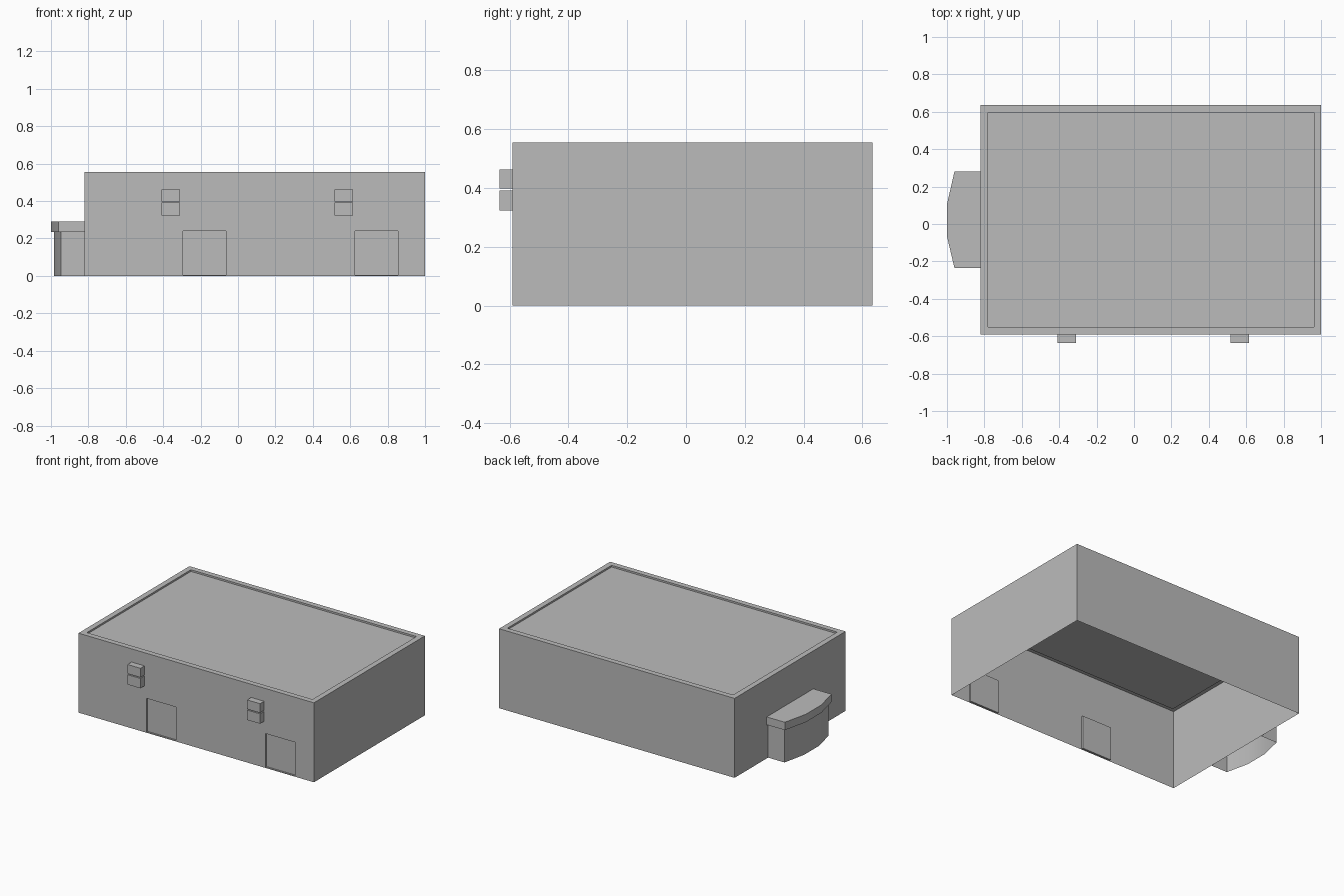
import bpy, bmesh
from mathutils import Vector

cube = bpy.data.objects.get("Cube")
if cube:
    bpy.data.objects.remove(cube, do_unlink=True)

grey = bpy.data.materials.new("plain_grey")
grey.use_nodes = True
colour = (0.5, 0.5, 0.5, 1)
grey.diffuse_color = colour
grey.node_tree.nodes["Principled BSDF"].inputs["Base Color"].default_value = colour

LEFT, RIGHT, FRONT, BACK, TOP = -0.82, 1.0, -0.59, 0.635, 0.555


def finish(bm, name, smooth=False):
    mesh = bpy.data.meshes.new(name)
    bm.to_mesh(mesh)
    bm.free()
    mesh.materials.append(grey)
    obj = bpy.data.objects.new(name, mesh)
    bpy.context.collection.objects.link(obj)
    if smooth:
        bpy.ops.object.select_all(action='DESELECT')
        obj.select_set(True)
        bpy.context.view_layer.objects.active = obj
        bpy.ops.object.shade_smooth_by_angle()
    return obj


def box(low, high):
    bm = bmesh.new()
    bmesh.ops.create_cube(bm, size=1)
    low, high = Vector(low), Vector(high)
    for v in bm.verts:
        v.co = (low + high) / 2 + v.co * (high - low)
    bm.normal_update()
    return bm


def faces_towards(bm, direction):
    bm.normal_update()
    return [f for f in bm.faces if f.normal.dot(Vector(direction)) > 0.9]


def recess(bm, faces, depth):
    bmesh.ops.inset_individual(bm, faces=faces, thickness=0, depth=-depth)


# Hall: thin shell open underneath
bm = box((LEFT, FRONT, 0), (RIGHT, BACK, TOP))
bmesh.ops.delete(bm, geom=faces_towards(bm, (0, 0, -1)), context='FACES_ONLY')

# Sunken flat roof behind a low parapet
roof = faces_towards(bm, (0, 0, 1))
bmesh.ops.inset_individual(bm, faces=roof, thickness=0.054)
recess(bm, roof, 0.012)

# Two shallow recessed doors in the front wall
doors = [(-0.295, -0.065), (0.625, 0.855)]
sill, head = 0.005, 0.24
cuts = [((x, 0, 0), (1, 0, 0)) for pair in doors for x in pair]
cuts += [((0, 0, z), (0, 0, 1)) for z in (sill, head)]
for point, normal in cuts:
    wall = [f for f in faces_towards(bm, (0, -1, 0))
            if f.calc_center_median().y < FRONT + 0.01]
    edges = {e for f in wall for e in f.edges}
    verts = {v for f in wall for v in f.verts}
    bmesh.ops.bisect_plane(bm, geom=wall + list(edges) + list(verts),
                           plane_co=point, plane_no=normal)
panels = []
for f in faces_towards(bm, (0, -1, 0)):
    c = f.calc_center_median()
    if c.y < FRONT + 0.01 and sill < c.z < head and any(a < c.x < b for a, b in doors):
        panels.append(f)
recess(bm, panels, 0.012)
finish(bm, "hall_shell")

# Paired wall boxes above the doors
for side, x in (("right", -0.41), ("left", 0.515)):
    for level, z0, z1 in (("lower", 0.323, 0.392), ("upper", 0.399, 0.463)):
        finish(box((x, -0.635, z0), (x + 0.1, FRONT, z1)), f"{side}_{level}_wall_box")


# Bowed porch: outline swept upwards, optionally capped
def bowed(name, outline, z0, z1, capped):
    bm = bmesh.new()
    rings = [[bm.verts.new((x, y, z)) for x, y in outline] for z in (z0, z1)]
    low, high = rings
    for i in range(len(outline) - 1):
        bm.faces.new((low[i], low[i + 1], high[i + 1], high[i]))
    if capped:
        bm.faces.new(high)
        bm.faces.new(low[::-1])
    bm.normal_update()
    finish(bm, name, smooth=True)


bowed("porch_wall", [(LEFT, 0.265), (-0.947, 0.265), (-0.983, 0.1),
                     (-0.983, -0.06), (-0.947, -0.22), (LEFT, -0.22)], 0, 0.235, False)
bowed("porch_canopy", [(LEFT, 0.28), (-0.96, 0.28), (-1.0, 0.105),
                       (-1.0, -0.065), (-0.96, -0.235), (LEFT, -0.235)], 0.235, 0.29, True)
